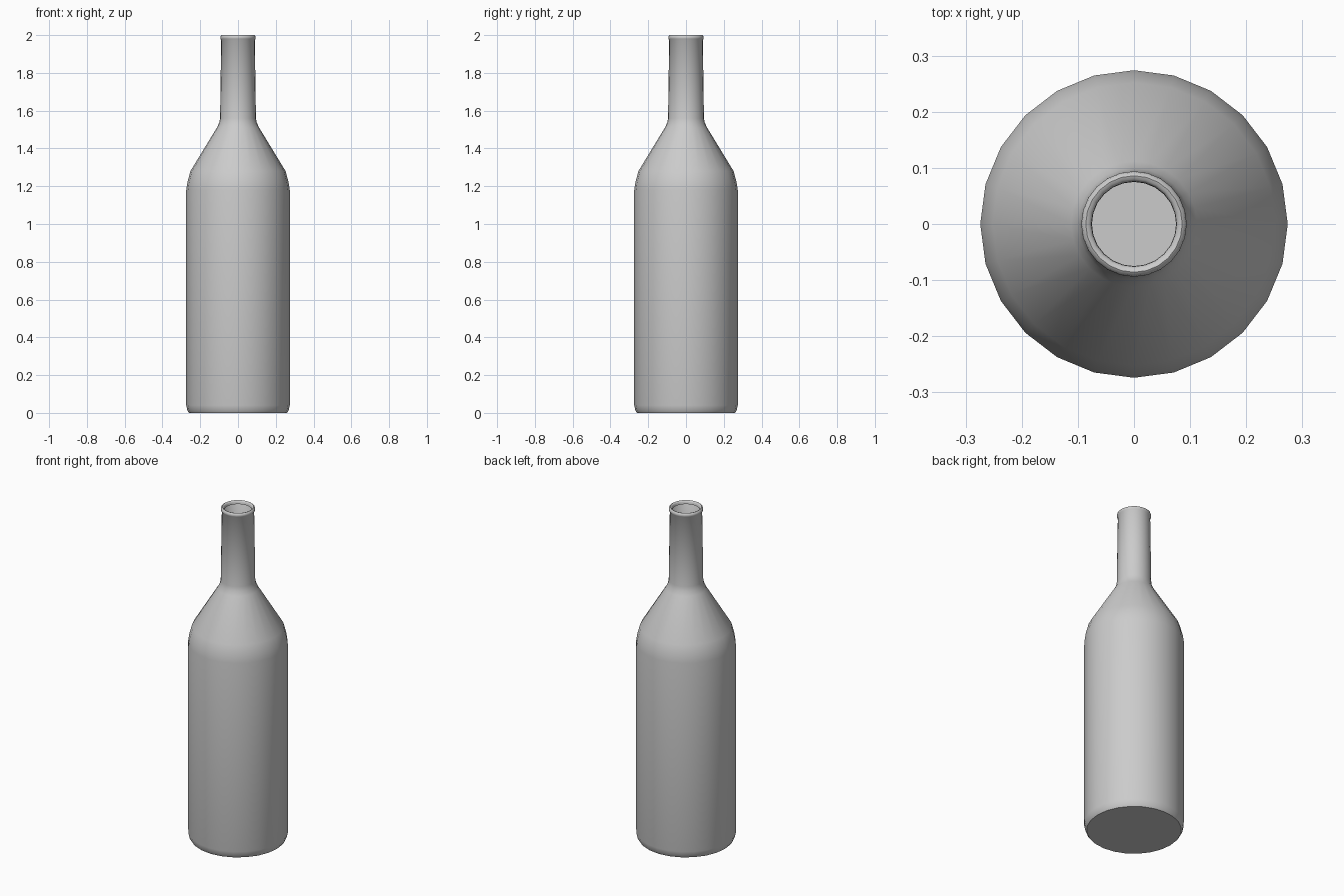
import bpy, bmesh, math

cube = bpy.data.objects.get("Cube")
if cube:
    bpy.data.objects.remove(cube)

SIDES = 24

glass = bpy.data.materials.new("plain_grey")
grey = (0.6, 0.6, 0.6, 1)
glass.diffuse_color = grey
glass.use_nodes = True
glass.node_tree.nodes["Principled BSDF"].inputs["Base Color"].default_value = grey


def lathe(name, profile):
    """Spin (radius, height) points round z; a zero radius closes the end."""
    bm = bmesh.new()
    verts = [bm.verts.new((r, 0, z)) for r, z in profile]
    edges = [bm.edges.new(pair) for pair in zip(verts, verts[1:])]
    bmesh.ops.spin(bm, geom=verts + edges, cent=(0, 0, 0), axis=(0, 0, 1),
                   angle=math.tau, steps=SIDES, use_merge=True)
    bmesh.ops.remove_doubles(bm, verts=bm.verts, dist=0.0002)
    bmesh.ops.recalc_face_normals(bm, faces=bm.faces)
    mesh = bpy.data.meshes.new(name)
    bm.to_mesh(mesh)
    bm.free()
    # Outside faces point away from the axis
    side = max(mesh.polygons, key=lambda p: p.area)
    if side.normal.dot(side.center) < 0:
        mesh.flip_normals()
    mesh.materials.append(glass)
    obj = bpy.data.objects.new(name, mesh)
    bpy.context.collection.objects.link(obj)
    bpy.ops.object.select_all(action="DESELECT")
    obj.select_set(True)
    bpy.context.view_layer.objects.active = obj
    bpy.ops.object.shade_smooth_by_angle(angle=math.radians(50))
    return obj


# Flat base, straight body, sloping shoulder, tapered neck
base = [(0, 0), (0.26, 0), (0.268, 0.012), (0.274, 0.04)]
shoulder = [(0.274, 1.18), (0.268, 1.22), (0.252, 1.28), (0.112, 1.51), (0.1, 1.535), (0.095, 1.56)]
neck_top = [(0.089, 1.975)]

# Rounded lip rolled inwards at the mouth
lip = [(0.093, 1.98), (0.094, 1.988), (0.092, 1.996), (0.086, 2.0),
       (0.08, 1.998), (0.076, 1.992), (0.075, 1.98)]

lathe("bottle", base + shoulder + neck_top + lip)
